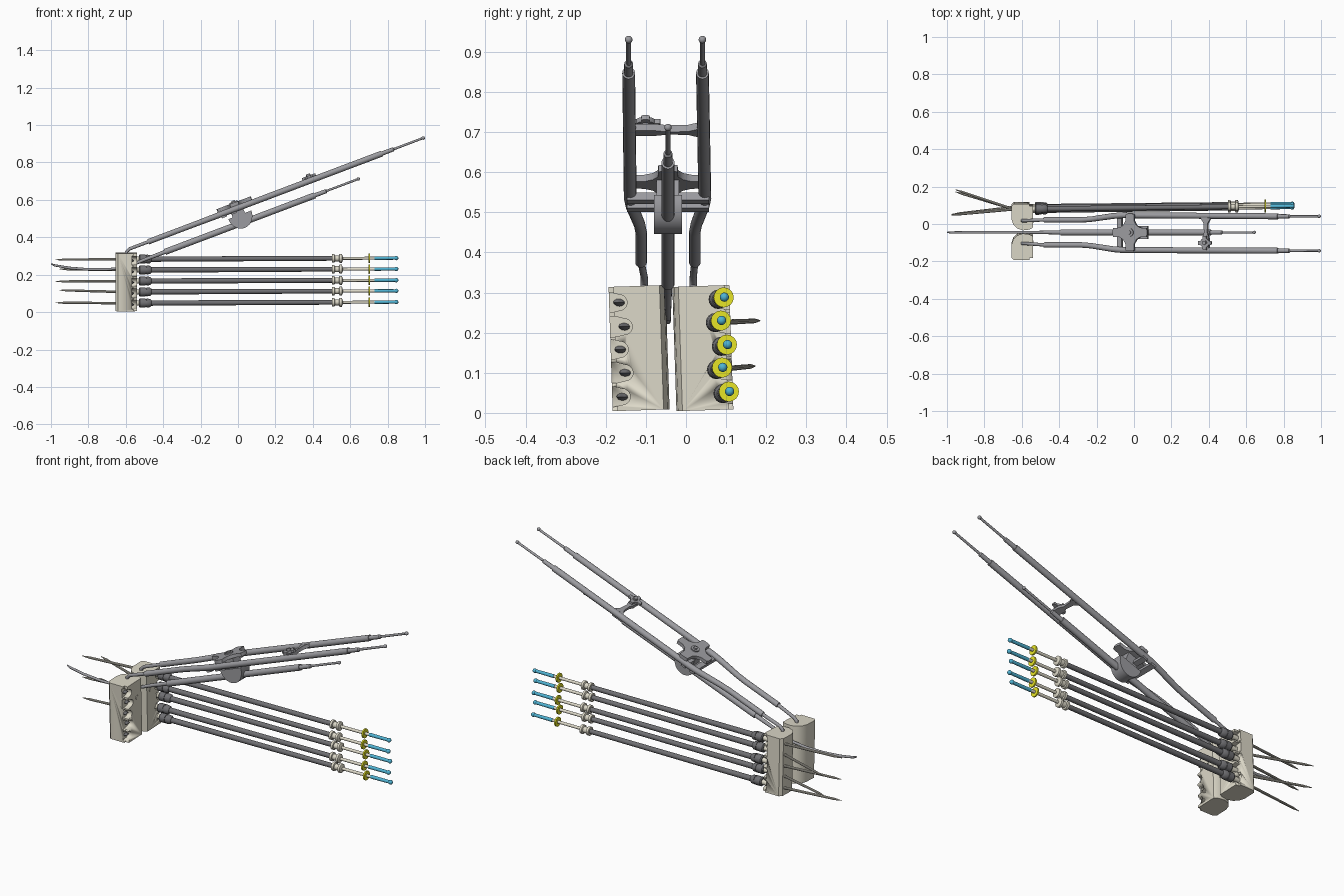
import bpy, bmesh, math
from mathutils import Vector, Matrix

if "Cube" in bpy.data.objects:
    bpy.data.objects.remove(bpy.data.objects["Cube"])


def mat(name, c):
    m = bpy.data.materials.new(name)
    m.diffuse_color = (*c, 1)
    m.use_nodes = True
    m.node_tree.nodes["Principled BSDF"].inputs["Base Color"].default_value = m.diffuse_color
    return m


CREAM = mat("cream_plastic", (0.72, 0.69, 0.58))
DARK = mat("dark_tube", (0.16, 0.16, 0.17))
STEEL = mat("steel", (0.33, 0.33, 0.35))
NEEDLE = mat("needle_metal", (0.55, 0.53, 0.46))
BLUE = mat("blue_plastic", (0.08, 0.45, 0.65))
YELLOW = mat("yellow_plastic", (0.8, 0.78, 0.02))


def finish(name, bm, m):
    bmesh.ops.recalc_face_normals(bm, faces=bm.faces)
    me = bpy.data.meshes.new(name)
    bm.to_mesh(me)
    bm.free()
    ob = bpy.data.objects.new(name, me)
    bpy.context.collection.objects.link(ob)
    me.materials.append(m)
    bpy.context.view_layer.objects.active = ob
    bpy.ops.object.select_all(action='DESELECT')
    ob.select_set(True)
    bpy.ops.object.shade_smooth_by_angle(angle=math.radians(35))
    return ob


def tube(name, pts, radii, m, n=16):
    """Round sweep through pts with one radius per point."""
    pts = [Vector(p) for p in pts]
    bm, rings = bmesh.new(), []
    for p, r in zip(pts, radii):
        i = pts.index(p)
        prev = next((q for q in reversed(pts[:i]) if (q - p).length > 1e-5), p)
        nxt = next((q for q in pts[i:] if (q - p).length > 1e-5), p)
        t = ((nxt - p).normalized() + (p - prev).normalized()).normalized()
        a = Vector((0, 1, 0))
        a = (a - t * a.dot(t)).normalized()
        b = t.cross(a)
        rings.append([bm.verts.new(p + r * (a * math.cos(k * math.tau / n) + b * math.sin(k * math.tau / n)))
                      for k in range(n)])
    for A, B in zip(rings, rings[1:]):
        for k in range(n):
            bm.faces.new((A[k], A[(k + 1) % n], B[(k + 1) % n], B[k]))
    bm.faces.new(rings[0])
    bm.faces.new(rings[-1])
    return finish(name, bm, m)


def prism(name, outline, depth, m, M):
    """Outline in local xy, extruded along local z, placed by M."""
    bm = bmesh.new()
    f = bm.faces.new([bm.verts.new((x, y, 0)) for x, y in outline])
    g = bmesh.ops.extrude_face_region(bm, geom=[f])
    bmesh.ops.translate(bm, vec=(0, 0, depth), verts=[v for v in g['geom'] if isinstance(v, bmesh.types.BMVert)])
    bmesh.ops.transform(bm, matrix=M, verts=bm.verts)
    return finish(name, bm, m)


def ball(name, p, r, m):
    bm = bmesh.new()
    bmesh.ops.create_uvsphere(bm, u_segments=16, v_segments=10, radius=r)
    bmesh.ops.translate(bm, vec=p, verts=bm.verts)
    return finish(name, bm, m)


# holder blocks: plan outline, v runs from the rounded inner side to the outer side
PLAN = [(-.54, .015), (-.56, .004), (-.595, 0), (-.625, .01), (-.645, .03), (-.655, .06),
        (-.655, .128), (-.642, .142), (-.56, .142), (-.56, .13), (-.54, .13)]
YZ = Matrix(((0, 0, 1, 0), (1, 0, 0, 0), (0, 1, 0, 0), (0, 0, 0, 1)))   # local (x,y,z) -> world (y,z,x)
HOLES_A = [(.080, .283), (.073, .225), (.088, .166), (.076, .108), (.092, .048)]
HOLES_B = [(-.167, .275), (-.154, .215), (-.164, .158), (-.152, .100), (-.159, .040)]
TILT = Matrix.Rotation(math.radians(1.9), 4, 'X')

for side, inner, s, holes, screw in (("left", -.029, 1, HOLES_A, .017), ("right", -.046, -1, HOLES_B, -.100)):
    c = Vector((0, inner + s * .071, .1615))
    M = Matrix.Translation(c) @ TILT @ Matrix.Translation((0, 0, -.155))
    block = prism(side + "_holder_block", [(x, s * (v - .071)) for x, v in PLAN], .31, CREAM, M)
    # scalloped pockets open to the outer side
    for y, z in holes:
        arc = [(y - s * .02 * math.sin(a), z + .02 * math.cos(a)) for a in [math.pi * k / 10 for k in range(11)]]
        U = [(y + s * .06, z + .027), (y + s * .02, z + .025)] + arc + \
            [(y + s * .02, z - .025), (y + s * .06, z - .027)]
        cut = prism("pocket_cutter", U, .1, CREAM, Matrix.Translation((-.568, 0, 0)) @ YZ)
        cut.hide_render = True
        mod = block.modifiers.new("pocket", 'BOOLEAN')
        mod.object, mod.operation, mod.solver = cut, 'DIFFERENCE', 'EXACT'
        bpy.context.view_layer.objects.active = block
        bpy.ops.object.modifier_apply(modifier="pocket")
        bpy.data.objects.remove(cut)
        # socket in each pocket
        tube(side + "_socket", [(-.575, y, z), (-.555, y, z), (-.555, y, z), (-.57, y, z)],
             [.014, .014, .008, .008], CREAM if s > 0 else DARK)
    tube(side + "_block_screw", [(-.545, screw, .226), (-.537, screw, .226)], [.012, .012], CREAM)

# five needle applicators
TIPS = [(-.975, .048, .28), (-.955, .184, .23), (-.975, .05, .164), (-.955, .172, .117), (-.975, .052, .05)]
ENDS = [(.094, .288), (.087, .230), (.102, .170), (.090, .113), (.107, .053)]
for (y0, z0), (y1, z1), tip in zip(HOLES_A, ENDS, TIPS):
    def along(name, prof, m):
        f = lambda x: (x + .55) / 1.25
        return tube(name, [(x, y0 + (y1 - y0) * f(x), z0 + (z1 - z0) * f(x)) for x, r in prof],
                    [r for x, r in prof], m)
    along("applicator_neck", [(-.57, .014), (-.52, .014)], CREAM)
    along("applicator_nut", [(-.53, .02), (-.525, .024), (-.495, .024), (-.495, .021), (-.488, .021),
                             (-.488, .024), (-.47, .022), (-.463, .016)], DARK)
    along("applicator_tube", [(-.47, .0145), (.51, .0125)], DARK)
    along("applicator_coupling", [(.503, .023), (.516, .023), (.518, .016), (.54, .016), (.543, .024),
                                  (.555, .024), (.56, .012)], CREAM)
    along("applicator_stem", [(.55, .008), (.735, .008)], CREAM)
    along("depth_stop", [(.697, .025), (.705, .025)], YELLOW)
    along("blue_grip", [(.73, .0095), (.845, .0085)], BLUE)
    f = 1.396 / 1.25
    ball("blue_grip_end", (.846, y0 + (y1 - y0) * f, z0 + (z1 - z0) * f), .0115, BLUE)
    # needle out of the back of the block
    a, b = Vector((-.63, y0, z0)), Vector(tip)
    tube("needle", [a, a.lerp(b, .3), a.lerp(b, .88), b], [.007, .007, .006, .0015], NEEDLE, 10)

# two long sloping arms
SLOPE = .3775
def h(x): return .557 + SLOPE * x
for side, ya, yb, yc in (("left", .018, .047, .041), ("right", -.104, -.139, -.143)):
    ym = ya + (.004 if ya > 0 else -.008)
    path = [(-.597, ya, .30), (-.597, ya, .322), (-.58, ya, h(-.58)), (-.48, ym, h(-.48)), (-.48, ym, h(-.48)),
            (-.28, ym, h(-.28)), (-.23, ym * .85 + yb * .15, h(-.23)), (-.11, ym * .15 + yb * .85, h(-.11)),
            (-.06, yb, h(-.06)), (.77, yc, h(.77)), (.77, yc, h(.77)), (.83, yc, h(.83)),
            (.835, yc, h(.835)), (.99, yc, h(.99))]
    tube(side + "_arm", path, [.009, .009, .009, .009, .0145, .0145, .0145, .0155, .016, .016,
                               .0115, .011, .0065, .006], STEEL)
    ball(side + "_arm_tip", (.99, yc, h(.99)), .0095, STEEL)

# central rod with curved tail between the blocks
def g(x): return .469 + SLOPE * x
Y = -.045
tube("centre_rod", [(-1, Y, .258), (-.98, Y, .250), (-.9, Y, .236), (-.8, Y, .228), (-.7, Y, .228), (-.62, Y, .236),
                    (-.56, Y, .255), (-.5, Y, g(-.5)), (-.39, Y, g(-.39)), (-.39, Y, g(-.39)), (.41, Y, g(.41)),
                    (.41, Y, g(.41)), (.47, Y, g(.47)), (.475, Y, g(.475)), (.643, Y, g(.643))],
     [.003, .006, .007, .007, .007, .007, .008, .009, .011, .0165, .0165, .0115, .011, .006, .006], STEEL)
ball("centre_rod_tip", (.643, Y, g(.643)), .009, STEEL)

# clamp parts live in the sloped frame: u along the arms, v across, w up from the arms
F = Matrix.Translation((0, Y, .557)) @ Matrix.Rotation(-math.atan(SLOPE), 4, 'Y')
def at(u, v, w): return F @ Matrix.Translation((u, v, w))


def star(rx, ry, waist, tipw):
    out = []
    for k in range(4):
        a, r = k * math.pi / 2, (rx if k % 2 == 0 else ry)
        rot = lambda x, y: (x * math.cos(a) - y * math.sin(a), x * math.sin(a) + y * math.cos(a))
        out += [rot(r * .6, -tipw * 1.05), rot(r * .96, -tipw), rot(r, -tipw * .5), rot(r, tipw * .5),
                rot(r * .96, tipw), rot(r * .6, tipw * 1.05), rot(waist, waist)]
    return out


def rect(u, v): return [(-u, -v), (u, -v), (u, v), (-u, v)]


# main clamp
prism("clamp_star_knob", star(.098, .1, .038, .024), .018, STEEL, at(-.012, 0, .016))
for u in (-.03, -.085):
    prism("clamp_cross_bar", rect(.014, .102), .02, STEEL, at(u, 0, -.022))
prism("clamp_post", rect(.035, .028), .075, STEEL, at(-.01, 0, -.055))
half = [(.066 * math.cos(a), .075 * math.sin(a)) for a in [-math.pi * k / 14 for k in range(15)]]
SIDE = Matrix(((1, 0, 0, 0), (0, 0, -1, .035), (0, 1, 0, 0), (0, 0, 0, 1)))
prism("rod_saddle", half, .07, STEEL, at(-.004, 0, -.038) @ SIDE)
def disc(name, u, v, w, r, d):
    tube(name, [F @ Vector((u, v, w)), F @ Vector((u, v, w + d))], [r, r], STEEL, 20)
disc("clamp_hub", -.012, 0, .03, .022, .010)
disc("clamp_screw", -.012, 0, .03, .010, .016)

# small locking bracket further up the arms
B = .413
prism("lock_bracket", [(-.032, .09), (.032, .09), (.028, .075), (.012, .05), (.009, 0), (.018, -.03), (.018, -.1),
                       (-.018, -.1), (-.018, -.03), (-.009, 0), (-.012, .05), (-.028, .075)],
      .018, STEEL, at(B, 0, -.006))
disc("lock_post", B, -.056, .0, .014, .03)
prism("lock_knob", star(.038, .038, .018, .010), .012, STEEL, at(B, -.056, .016))
disc("lock_screw", B, -.056, .026, .011, .012)
